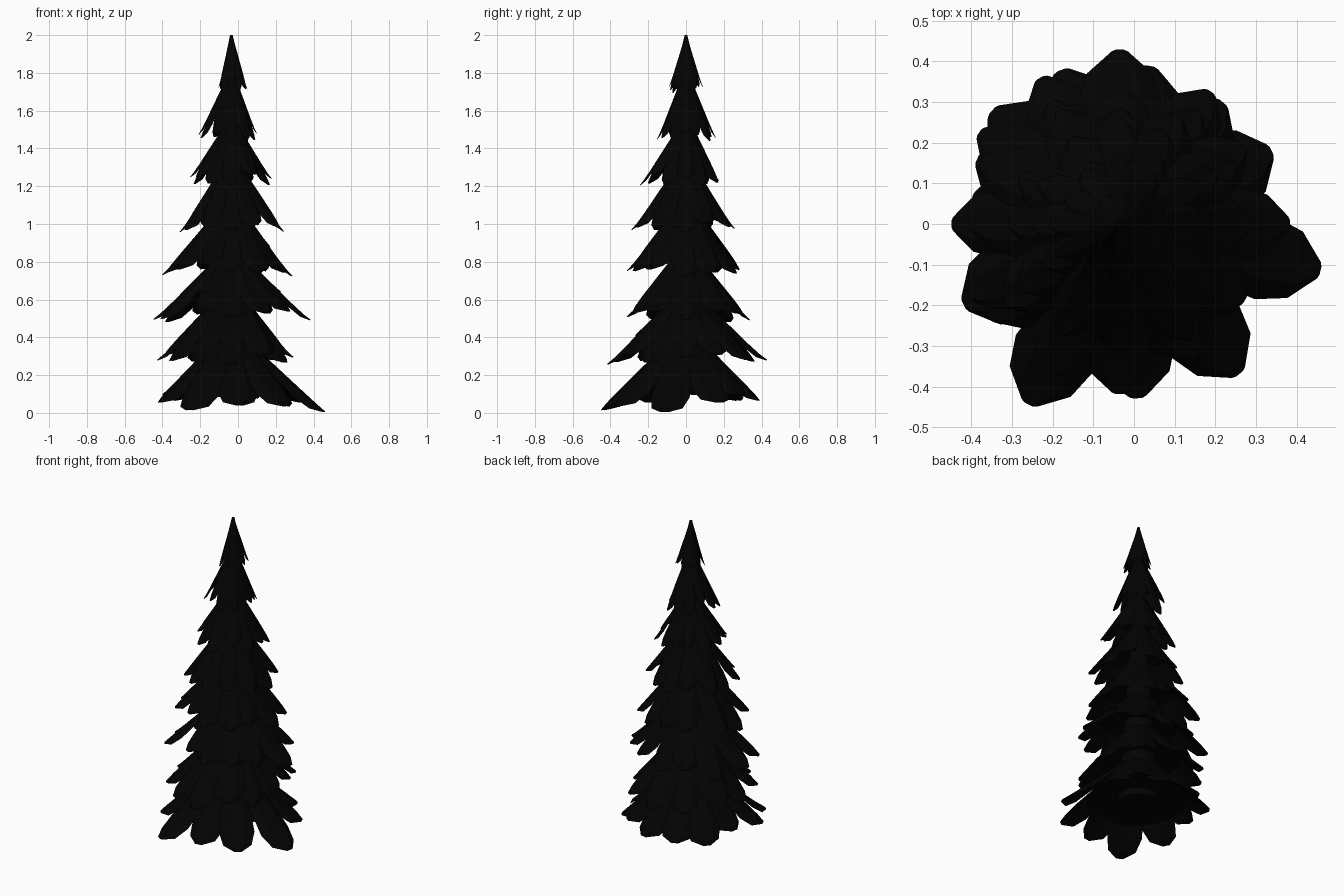
import bpy, bmesh, math, random
from mathutils import Vector

if "Cube" in bpy.data.objects:
    bpy.data.objects.remove(bpy.data.objects["Cube"])

random.seed(5)
AX = -0.035  # trunk axis x

mat = bpy.data.materials.new("dark_needles")
mat.diffuse_color = (0.0008, 0.0008, 0.0008, 1)
mat.use_nodes = True
mat.node_tree.nodes["Principled BSDF"].inputs["Base Color"].default_value = mat.diffuse_color

# leaf outline: (fraction of length, fraction of half width)
OUTLINE = [(0.0, 0.3), (0.3, 0.66), (0.76, 1.0), (0.91, 0.8), (1.0, 0.2)]
ACROSS = [-1, -0.5, 0.5, 1]


def add_leaf(bm, base, tip, hw):
    """One drooping, ridged bough with a faceted end."""
    base, tip = Vector(base), Vector(tip)
    d = tip - base
    s = Vector((-d.y, d.x, 0)).normalized()
    n = d.normalized().cross(s).normalized()
    if n.z < 0:
        n = -n
    rings = []
    for t, w in OUTLINE:
        c = base + d * t
        h = hw * w
        top = [bm.verts.new(c + s * h * u - n * 0.4 * h * u * u) for u in ACROSS]
        rings.append(top + [bm.verts.new(c - n * 0.3 * h)])
    m = len(ACROSS) + 1
    for a, b in zip(rings, rings[1:]):
        for i in range(m):
            j = (i + 1) % m
            bm.faces.new((a[i], a[j], b[j], b[i]))
    bm.faces.new(rings[0])
    bm.faces.new(rings[-1])


def add_body(bm, z0, z1, z_under, reach):
    """Closed cone inside a tier, giving it a nearly flat underside."""
    f = (z0 - z_under) / (z0 - z1) * 0.98
    top = bm.verts.new((AX, 0, z0 - 0.01))
    bottom = bm.verts.new((AX, 0, z_under + 0.03))
    rim = []
    for i in range(24):
        a = 2 * math.pi * i / 24
        r = reach(a) * f
        rim.append(bm.verts.new((AX + r * math.cos(a), r * math.sin(a), z_under)))
    for i in range(24):
        j = (i + 1) % 24
        bm.faces.new((rim[i], rim[j], top))
        bm.faces.new((rim[j], rim[i], bottom))


def finish(bm, name):
    bmesh.ops.recalc_face_normals(bm, faces=bm.faces)
    me = bpy.data.meshes.new(name)
    bm.to_mesh(me)
    bm.free()
    ob = bpy.data.objects.new(name, me)
    bpy.context.collection.objects.link(ob)
    me.materials.append(mat)
    return ob


def reach_fn(le, ri, fr, ba):
    def reach(a):
        c, s = math.cos(a), math.sin(a)
        return c * c * (ri if c > 0 else le) + s * s * (ba if s > 0 else fr)
    return reach


# upper tiers: start z, tip z, reach left/right/front/back, half width
TIERS = [
    (2.00, 1.70, 0.07, 0.085, 0.09, 0.09, 0.024),
    (1.80, 1.455, 0.175, 0.135, 0.155, 0.16, 0.036),
    (1.56, 1.22, 0.22, 0.215, 0.245, 0.175, 0.05),
    (1.36, 0.97, 0.275, 0.28, 0.29, 0.26, 0.064),
    (1.14, 0.74, 0.37, 0.325, 0.315, 0.285, 0.076),
    (0.89, 0.50, 0.415, 0.42, 0.315, 0.34, 0.086),
    (0.68, 0.27, 0.395, 0.33, 0.42, 0.43, 0.092),
]
for k, (z0, z1, le, ri, fr, ba, hw) in enumerate(TIERS):
    bm = bmesh.new()
    reach = reach_fn(le, ri, fr, ba)
    r0 = 0.004 if k == 0 else 0.015
    for i in range(12):
        a = 2 * math.pi * i / 12
        f = 1.0
        if i % 3:
            a += random.uniform(-0.1, 0.1)
            f = random.uniform(0.9, 1.07)
        c, s = math.cos(a), math.sin(a)
        r = reach(a) * f
        tip_z = z0 + (z1 - z0) * min(f, 1.0) + random.uniform(-0.015, 0.03)
        add_leaf(bm, (AX + r0 * c, r0 * s, z0), (AX + r * c, r * s, tip_z),
                 hw * random.uniform(0.9, 1.12))
    add_body(bm, z0, z1, z1 + (0.09 if k == 0 else 0.14), reach)
    finish(bm, f"bough_tier_{k + 1}")

# lowest tier, boughs placed individually
LOW = [(0.46, -0.115, 0.01), (0.26, -0.37, 0.04), (0.01, -0.43, 0.045),
       (-0.26, -0.445, 0.02), (-0.42, -0.20, 0.06), (-0.40, 0.06, 0.10),
       (-0.35, 0.28, 0.07), (-0.18, 0.38, 0.08), (0.04, 0.39, 0.07),
       (0.22, 0.30, 0.10), (0.34, 0.18, 0.06)]
bm = bmesh.new()
for x, y, z in LOW:
    v = Vector((x - AX, y, 0)).normalized() * 0.03
    add_leaf(bm, (AX + v.x, v.y, 0.44), (x, y, z), 0.105)
add_body(bm, 0.44, 0.05, 0.14, reach_fn(0.38, 0.39, 0.42, 0.39))
finish(bm, "bough_tier_8")

# trunk, showing only as a short stub under the lowest tier
bm = bmesh.new()
bmesh.ops.create_cone(bm, cap_ends=True, segments=16, radius1=0.125, radius2=0.01, depth=1.74)
bmesh.ops.translate(bm, verts=bm.verts, vec=(AX, 0, 0.11 + 0.87))
trunk = finish(bm, "trunk")
bpy.context.view_layer.objects.active = trunk
trunk.select_set(True)
bpy.ops.object.shade_smooth_by_angle()
